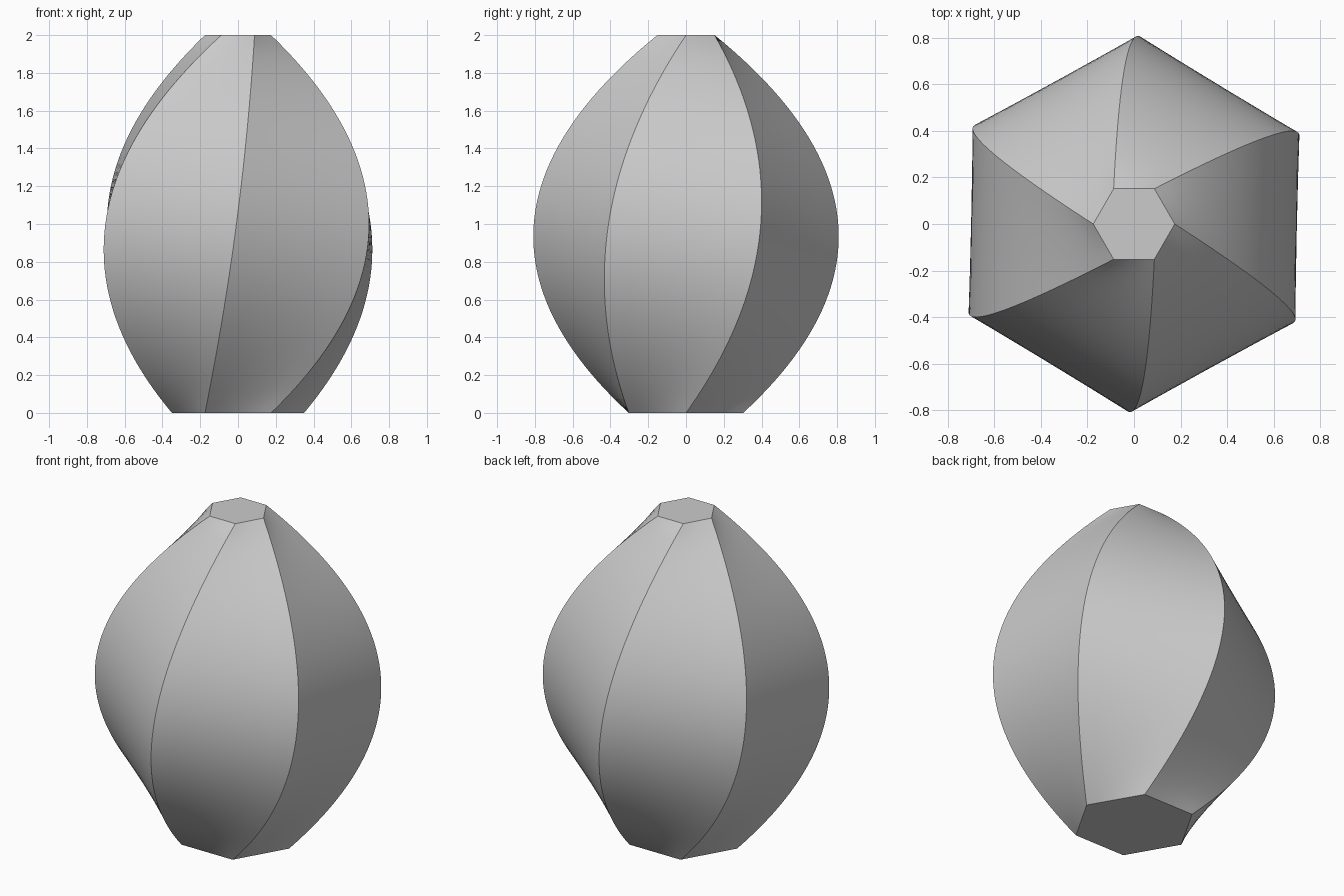
import bpy
import bmesh
from math import radians, cos, sin
from mathutils import Vector

if "Cube" in bpy.data.objects:
    bpy.data.objects.remove(bpy.data.objects["Cube"], do_unlink=True)

SIDES, ROWS, COLS = 6, 48, 6
HEIGHT = 2.0


def corner(k, radius, turn, z):
    a = radians(60 * k + turn)
    return Vector((radius * cos(a), radius * sin(a), z))


def rib(k, t):
    """Point on a rib: smooth curve through the base, belly and rim hexagons."""
    base = corner(k, 0.35, 0, 0)
    belly = corner(k, 0.806, 29.4, HEIGHT / 2)
    rim = corner(k, 0.175, 60, HEIGHT)
    return (base * (1 - t) * (1 - 2 * t) + belly * 4 * t * (1 - t)
            + rim * t * (2 * t - 1))


# Plain grey surface
grey = bpy.data.materials.new("light_grey")
grey.use_nodes = True
colour = (0.6, 0.6, 0.6, 1)
grey.diffuse_color = colour
grey.node_tree.nodes["Principled BSDF"].inputs["Base Color"].default_value = colour

# Twisted six-sided body, lofted ring by ring
bm = bmesh.new()
rings = []
for i in range(ROWS + 1):
    t = i / ROWS
    ring = []
    for k in range(SIDES):
        a, b = rib(k, t), rib(k + 1, t)
        ring += [bm.verts.new(a.lerp(b, j / COLS)) for j in range(COLS)]
    rings.append(ring)

count = SIDES * COLS
for low, high in zip(rings, rings[1:]):
    for j in range(count):
        n = (j + 1) % count
        bm.faces.new((low[j], low[n], high[n], high[j]))

# Flat end caps
bm.faces.new(rings[0][::-1])
bm.faces.new(rings[-1])
bmesh.ops.recalc_face_normals(bm, faces=bm.faces)

mesh = bpy.data.meshes.new("twisted_body")
bm.to_mesh(mesh)
bm.free()
mesh.materials.append(grey)
body = bpy.data.objects.new("twisted_body", mesh)
bpy.context.collection.objects.link(body)

# Smooth panels, crisp ribs and rims
bpy.ops.object.select_all(action="DESELECT")
body.select_set(True)
bpy.context.view_layer.objects.active = body
bpy.ops.object.shade_smooth_by_angle(angle=radians(25))
